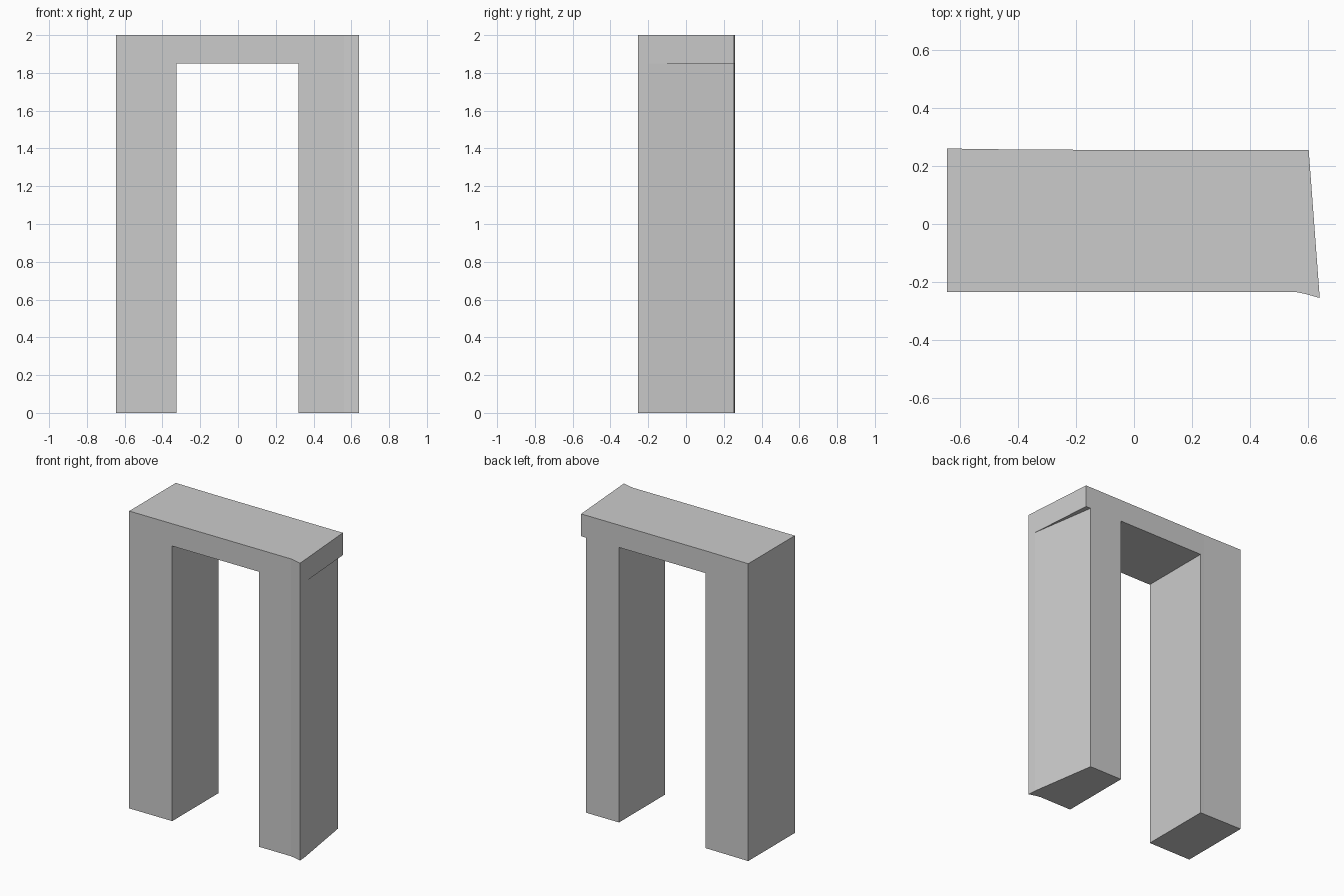
import bpy
import bmesh

default = bpy.data.objects.get("Cube")
if default:
    bpy.data.objects.remove(default, do_unlink=True)

stone = bpy.data.materials.new("light grey")
stone.use_nodes = True
grey = (0.6, 0.6, 0.6, 1)
stone.diffuse_color = grey
stone.node_tree.nodes["Principled BSDF"].inputs["Base Color"].default_value = grey


def prism(name, outline, z0, z1):
    """Extrude a plan outline from z0 up to z1."""
    bm = bmesh.new()
    base = bm.faces.new([bm.verts.new((x, y, z0)) for x, y in outline])
    top = bmesh.ops.extrude_face_region(bm, geom=[base])["geom"]
    bmesh.ops.translate(bm, vec=(0, 0, z1 - z0),
                        verts=[v for v in top if isinstance(v, bmesh.types.BMVert)])
    bmesh.ops.recalc_face_normals(bm, faces=bm.faces)
    mesh = bpy.data.meshes.new(name)
    bm.to_mesh(mesh)
    bm.free()
    mesh.materials.append(stone)
    obj = bpy.data.objects.new(name, mesh)
    bpy.context.collection.objects.link(obj)
    return obj


def cut(target, cutter):
    cutter.hide_render = True
    mod = target.modifiers.new(cutter.name, "BOOLEAN")
    mod.operation = "DIFFERENCE"
    mod.solver = "EXACT"
    mod.object = cutter
    bpy.context.view_layer.objects.active = target
    bpy.ops.object.modifier_apply(modifier=mod.name)
    bpy.data.objects.remove(cutter, do_unlink=True)


LINTEL_BASE = 1.85

# Whole block, with the flared left front corner and slanted left end
frame = prism("door_frame", [(-0.645, -0.235), (0.56, -0.235), (0.595, -0.242),
                             (0.64, -0.255), (0.602, 0.255), (-0.35, 0.256),
                             (-0.645, 0.26)], 0, 2)

# Doorway between the two legs
cut(frame, prism("doorway_cutter", [(-0.325, -0.5), (0.32, -0.5),
                                    (0.32, 0.5), (-0.325, 0.5)], -0.1, LINTEL_BASE))

# Left leg tapers inward under the overhanging lintel end
cut(frame, prism("taper_cutter", [(0.65, -0.29), (0.9, -0.29),
                                  (0.9, 0.346), (0.551, 0.346)], -0.1, LINTEL_BASE))
